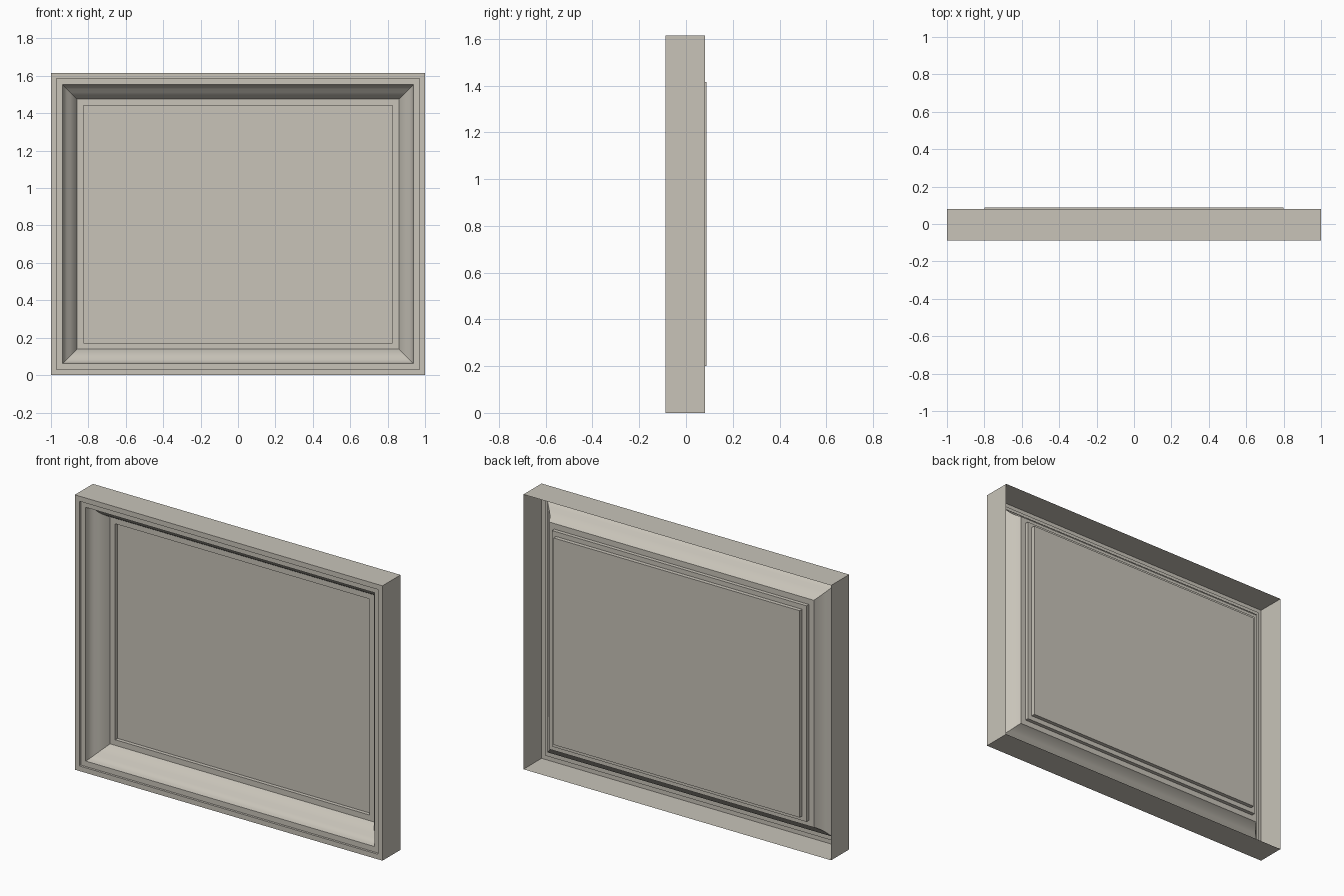
import bpy, bmesh, math

if "Cube" in bpy.data.objects:
    bpy.data.objects.remove(bpy.data.objects["Cube"])

HALF_W, HEIGHT = 1.0, 1.615

mat = bpy.data.materials.new("warm_stone")
mat.diffuse_color = (0.58, 0.55, 0.485, 1)
mat.use_nodes = True
mat.node_tree.nodes["Principled BSDF"].inputs["Base Color"].default_value = mat.diffuse_color


def ring(bm, inset, y):
    """Rectangle of four vertices at a given inset from the outer edge."""
    x, lo, hi = HALF_W - inset, inset, HEIGHT - inset
    return [bm.verts.new(p) for p in ((-x, y, lo), (x, y, lo), (x, y, hi), (-x, y, hi))]


def sweep(name, profile, cap_start=False, cap_end=False):
    """Mitred sweep of an (inset, y) profile around the rectangle."""
    bm = bmesh.new()
    rings = [ring(bm, *p) for p in profile]
    for a, b in zip(rings, rings[1:]):
        for k in range(4):
            n = (k + 1) % 4
            bm.faces.new((a[k], a[n], b[n], b[k]))
    if cap_start:
        bm.faces.new(rings[0][::-1])
    if cap_end:
        bm.faces.new(rings[-1])
    mesh = bpy.data.meshes.new(name)
    bm.to_mesh(mesh)
    bm.free()
    mesh.materials.append(mat)
    obj = bpy.data.objects.new(name, mesh)
    bpy.context.collection.objects.link(obj)
    bpy.ops.object.select_all(action='DESELECT')
    obj.select_set(True)
    bpy.context.view_layer.objects.active = obj
    bpy.ops.object.shade_smooth_by_angle(angle=math.radians(40))
    return obj


# Hollow frame: outer wall, stepped front rim, ogee moulding, inner lip
# and the recessed panel that closes it
sweep("frame_moulding", [
    (0, 0.081), (0, -0.087),
    (0.03, -0.087), (0.03, -0.074),
    (0.062, -0.074),
    (0.066, -0.054), (0.072, -0.041), (0.085, -0.028), (0.103, -0.013),
    (0.118, 0.004), (0.129, 0.021), (0.136, 0.032), (0.14, 0.041),
    (0.173, 0.041), (0.173, 0.063),
], cap_end=True)

# Backing board fixed behind the panel
sweep("backing_board", [(0.2, 0.087), (0.2, 0.064)], cap_start=True, cap_end=True)
